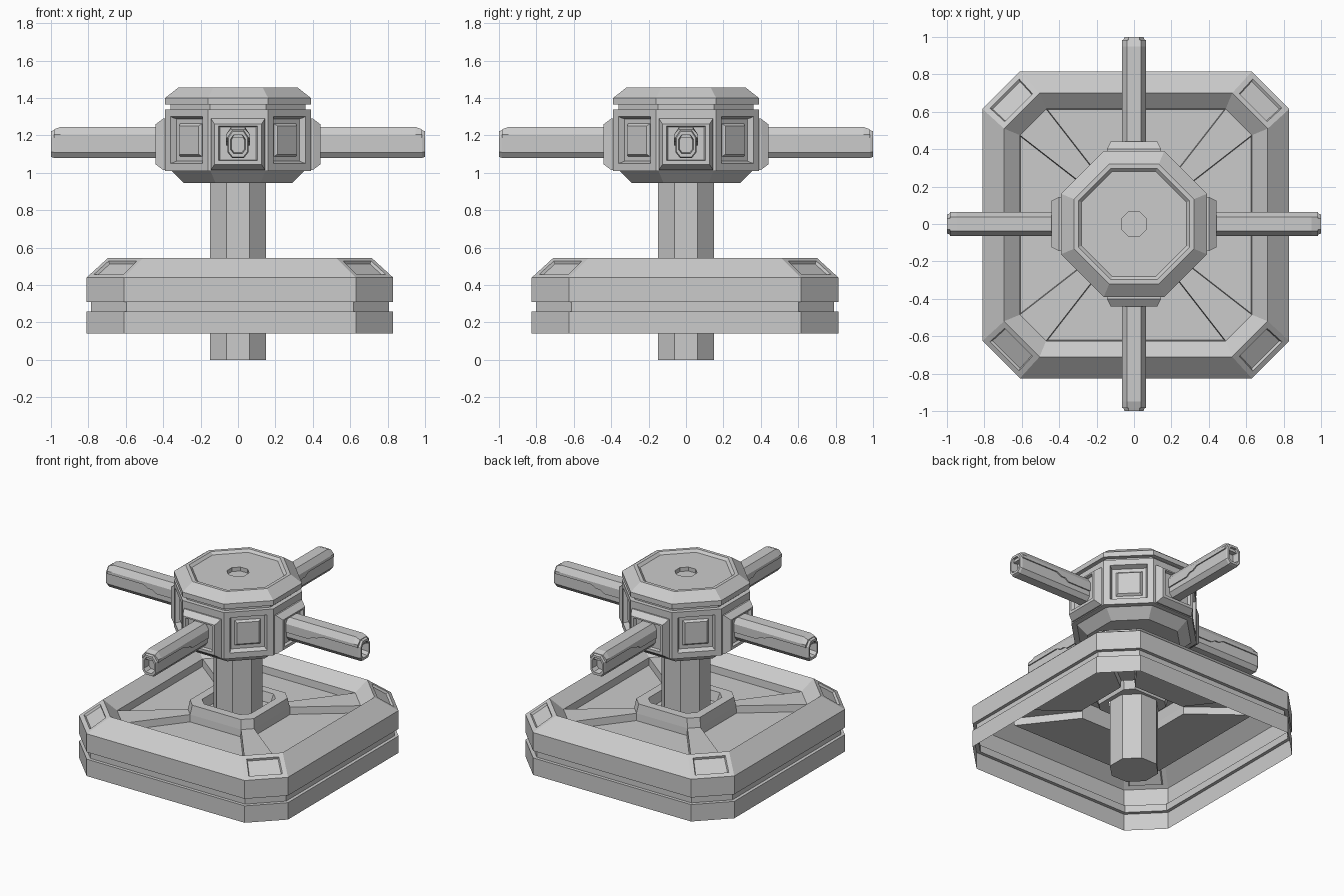
import bpy, bmesh, math

if "Cube" in bpy.data.objects:
    bpy.data.objects.remove(bpy.data.objects["Cube"])

T = math.tan(math.radians(22.5))


def octagon(h, z, c=None, cx=0.0, cy=0.0):
    """Square of half-width h with corners cut by c (regular octagon by default)."""
    a = h * T if c is None else h - c
    pts = [(h, -a), (h, a), (a, h), (-a, h), (-h, a), (-h, -a), (-a, -h), (a, -h)]
    return [(x + cx, y + cy, z) for x, y in pts]


def loft(rings, cap_start=True, cap_end=True):
    """Skin a stack of rings; returns the bmesh, its bands of faces and the end cap."""
    bm = bmesh.new()
    loops = [[bm.verts.new(p) for p in r] for r in rings]
    n = len(rings[0])
    bands = [[bm.faces.new((a[i], a[(i + 1) % n], b[(i + 1) % n], b[i])) for i in range(n)]
             for a, b in zip(loops, loops[1:])]
    if cap_start:
        bm.faces.new(loops[0][::-1])
    end = bm.faces.new(loops[-1]) if cap_end else None
    bm.normal_update()
    return bm, bands, end


def inset(bm, faces, thickness, depth):
    bmesh.ops.inset_individual(bm, faces=faces, thickness=thickness, depth=depth,
                               use_even_offset=True)
    bm.normal_update()


def mesh_from(bm, name):
    me = bpy.data.meshes.new(name)
    bm.to_mesh(me)
    bm.free()
    return me


def place(name, me, turn=0.0):
    ob = bpy.data.objects.new(name, me)
    ob.rotation_euler.z = turn
    bpy.context.collection.objects.link(ob)
    return ob


# base: open-bottomed shell with groove, sloped rim, ribbed pan and collar
base_profile = [(.82, .14, .20), (.82, .26, .20), (.797, .26, .19), (.797, .31, .19),
                (.82, .31, .20), (.82, .44, .20), (.705, .545, .19), (.62, .475, .14),
                (.26, .475, .06), (.25, .54, .06), (.19, .54, .05), (.175, .475, .05),
                (.145, .475, .085)]
bm, bands, _ = loft([octagon(h, z, c, .01, -.005) for h, z, c in base_profile], False, False)
corner_slopes, pan_panels = bands[5][1::2], bands[7][0::2]
inset(bm, corner_slopes, .03, 0)
inset(bm, corner_slopes, .006, -.015)
inset(bm, pan_panels, .004, -.05)
place("base", mesh_from(bm, "base"))

# post
bm, _, _ = loft([octagon(.15, 0), octagon(.15, .96)])
place("post", mesh_from(bm, "post"))

# head: octagonal drum with cap, recessed lid and panels on the diagonal faces
head_profile = [(.29, .945), (.355, 1.01), (.39, 1.01), (.39, 1.34), (.36, 1.34), (.36, 1.365),
                (.39, 1.365), (.39, 1.40), (.32, 1.455), (.297, 1.455), (.28, 1.438),
                (.068, 1.438), (.068, 1.41)]
bm, bands, _ = loft([octagon(h, z) for h, z in head_profile])
panels = bands[2][1::2]
inset(bm, panels, .04, 0)
inset(bm, panels, .012, -.035)
inset(bm, panels, .025, 0)
inset(bm, panels, .012, .015)
place("head", mesh_from(bm, "head"))

# arm mount: bevelled block with a recessed face
mount_profile = [(.37, .145, 1.015, 1.29), (.40, .145, 1.015, 1.29), (.44, .125, 1.045, 1.26),
                 (.44, .105, 1.065, 1.25), (.42, .095, 1.07, 1.245)]
bm, _, _ = loft([[(x, -w, lo), (x, w, lo), (x, w, hi), (x, -w, hi)]
                 for x, w, lo, hi in mount_profile])
mount = mesh_from(bm, "arm_mount")

# arm core: faceted bar with a hollow tip
core_section = [(-.032, 1.08), (.032, 1.08), (.056, 1.11), (.056, 1.19),
                (.03, 1.228), (-.03, 1.228), (-.056, 1.19), (-.056, 1.11)]


def core_ring(x, s=1.0):
    return [(x, y * s, 1.155 + (z - 1.155) * s) for y, z in core_section]


bm, _, _ = loft([core_ring(.40), core_ring(.985), core_ring(1.0, .92),
                 core_ring(1.0, .70), core_ring(.95, .62)])
core = mesh_from(bm, "arm_core")

# arm cover: upper shell whose lower edge steps up toward the tip
cover_stations = [(.40, 1.145, 1.245), (.60, 1.145, 1.245), (.63, 1.165, 1.245),
                  (.66, 1.165, 1.245), (.70, 1.185, 1.245), (.95, 1.185, 1.245),
                  (.985, 1.185, 1.232)]
bm, _, _ = loft([[(x, -.064, lo), (x, .064, lo), (x, .064, 1.205), (x, .038, hi),
                  (x, -.038, hi), (x, -.064, 1.205)] for x, lo, hi in cover_stations])
cover = mesh_from(bm, "arm_cover")

for i, side in enumerate(("right", "back", "left", "front")):
    for me in (mount, core, cover):
        place(f"{side}_{me.name}", me, i * math.pi / 2)
